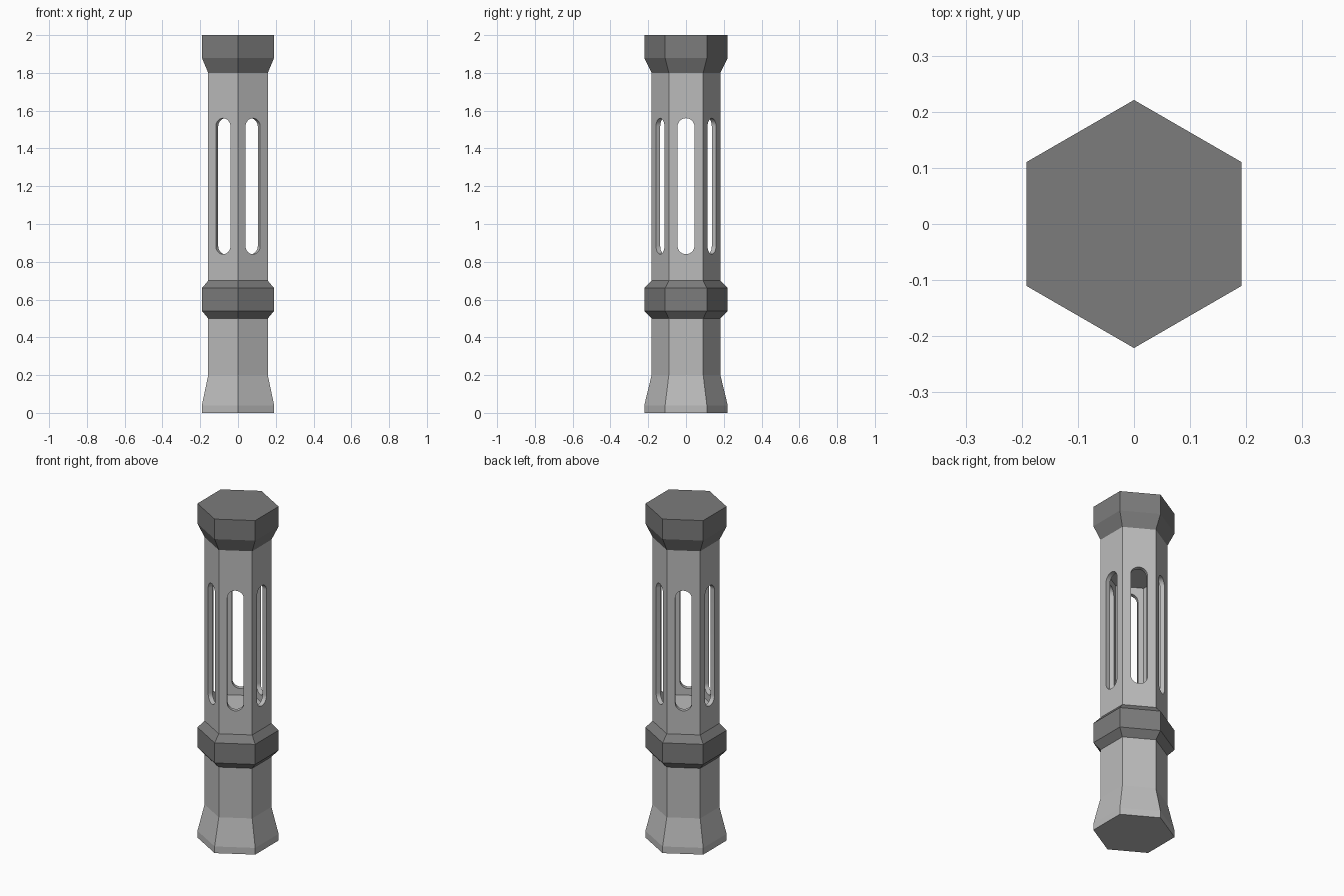
import bpy, bmesh
from math import pi, sin, cos, radians
from mathutils import Matrix

if "Cube" in bpy.data.objects:
    bpy.data.objects.remove(bpy.data.objects["Cube"], do_unlink=True)

WIDE, SLIM, WALL = 0.221, 0.182, 0.026   # corner radii and wall thickness


def material(name, value):
    mat = bpy.data.materials.new(name)
    mat.use_nodes = True
    mat.diffuse_color = (value, value, value, 1)
    mat.node_tree.nodes["Principled BSDF"].inputs["Base Color"].default_value = (value, value, value, 1)
    return mat


light_grey = material("light grey", 0.5)
dark_grey = material("dark grey", 0.2)


def finish(name, bm, mat):
    bmesh.ops.recalc_face_normals(bm, faces=bm.faces)
    mesh = bpy.data.meshes.new(name)
    bm.to_mesh(mesh)
    bm.free()
    mesh.materials.append(mat)
    obj = bpy.data.objects.new(name, mesh)
    bpy.context.collection.objects.link(obj)
    return obj


def hex_part(name, profile, mat):
    """Closed six-sided solid from (radius, height) pairs, corners on the y axis."""
    bm = bmesh.new()
    rings = [[bm.verts.new((r * sin(i * pi / 3), r * cos(i * pi / 3), z)) for i in range(6)]
             for r, z in profile]
    for low, high in zip(rings, rings[1:]):
        for i in range(6):
            j = (i + 1) % 6
            bm.faces.new((low[i], low[j], high[j], high[i]))
    bm.faces.new(rings[0])
    bm.faces.new(rings[-1])
    return finish(name, bm, mat)


def slot_cutter(angle, half_width=0.045, low=0.84, high=1.56, steps=24):
    """Long bar with rounded ends that passes through two opposite faces."""
    bm = bmesh.new()
    outline = []
    for centre, start in ((high - half_width, 0), (low + half_width, pi)):
        for k in range(steps + 1):
            a = start + pi * k / steps
            outline.append((half_width * cos(a), centre + half_width * sin(a)))
    face = bm.faces.new([bm.verts.new((-0.4, y, z)) for y, z in outline])
    out = bmesh.ops.extrude_face_region(bm, geom=[face])["geom"]
    bmesh.ops.translate(bm, vec=(0.8, 0, 0),
                        verts=[v for v in out if isinstance(v, bmesh.types.BMVert)])
    bmesh.ops.rotate(bm, verts=bm.verts, matrix=Matrix.Rotation(angle, 3, 'Z'))
    return finish("slot_cutter", bm, light_grey)


# Flared foot, collar, shaft and cap
hex_part("foot", [(WIDE, 0), (WIDE, 0.04), (SLIM, 0.2), (SLIM, 0.5)], light_grey)
hex_part("collar", [(SLIM, 0.5), (WIDE, 0.54), (WIDE, 0.66), (SLIM, 0.7)], dark_grey)
shaft = hex_part("shaft", [(SLIM, 0.7), (SLIM, 1.8)], light_grey)
hex_part("cap", [(SLIM, 1.8), (WIDE, 1.88), (WIDE, 2.0)], dark_grey)

# Hollow chamber and three through slots, six openings in all
inner = SLIM - WALL / cos(pi / 6)
cutters = [hex_part("chamber_cutter", [(inner, 0.8), (inner, 1.6)], light_grey)]
cutters += [slot_cutter(i * pi / 3) for i in range(3)]
for cutter in cutters:
    cutter.hide_render = True
    mod = shaft.modifiers.new("cut", 'BOOLEAN')
    mod.operation = 'DIFFERENCE'
    mod.solver = 'EXACT'
    mod.object = cutter

# Bake the cuts and drop the cutters
graph = bpy.context.evaluated_depsgraph_get()
cut_mesh = bpy.data.meshes.new_from_object(shaft.evaluated_get(graph))
shaft.modifiers.clear()
shaft.data = cut_mesh
for cutter in cutters:
    bpy.data.objects.remove(cutter, do_unlink=True)

# Smooth the rounded slot ends only
bpy.ops.object.select_all(action='DESELECT')
shaft.select_set(True)
bpy.context.view_layer.objects.active = shaft
bpy.ops.object.shade_smooth_by_angle(angle=radians(10))
